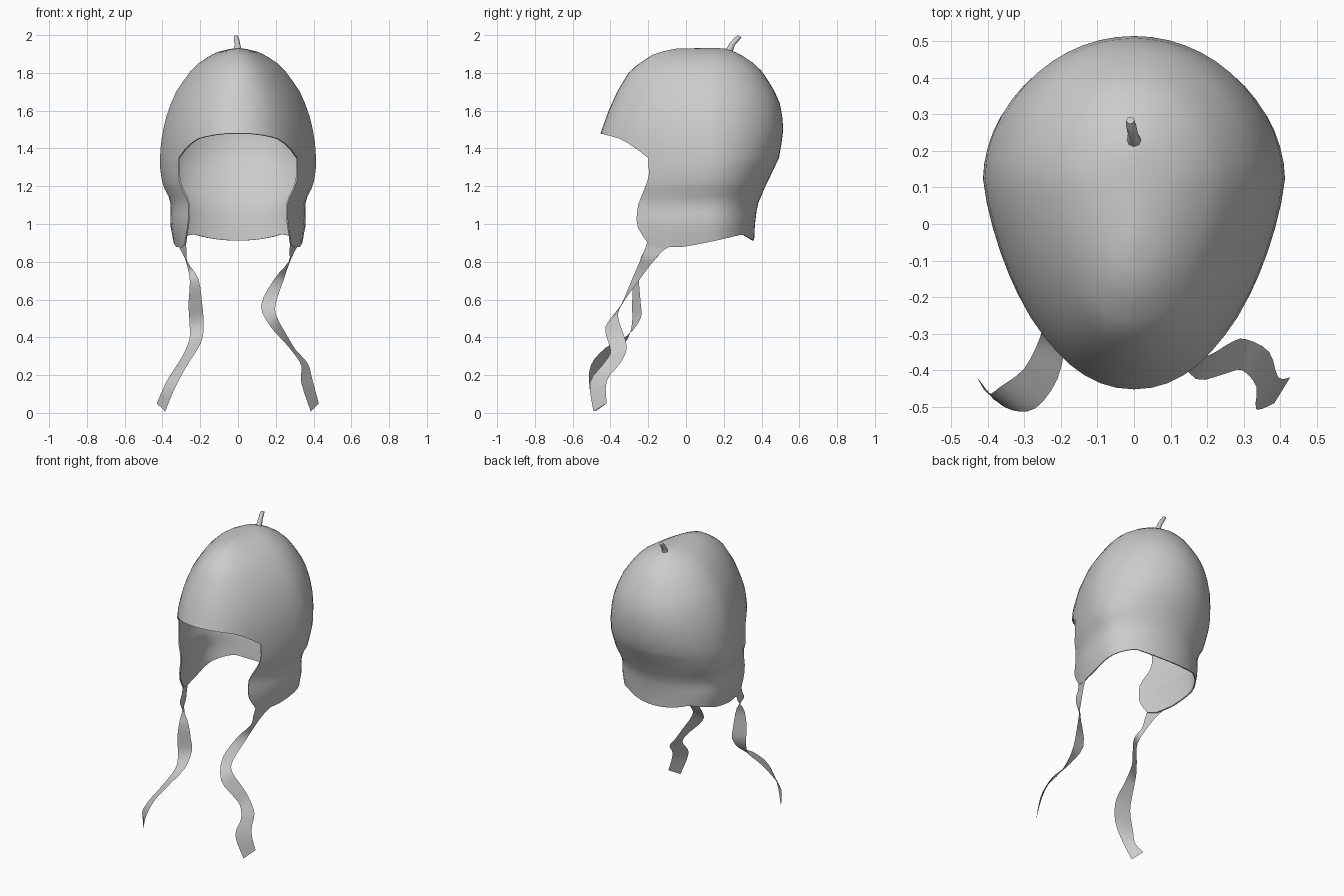
import bpy, bmesh
from math import sin, cos, acos, pi
from mathutils import Vector

if "Cube" in bpy.data.objects:
    bpy.data.objects.remove(bpy.data.objects["Cube"])


def interp(table, t):
    if t <= table[0][0]:
        return table[0][1]
    for (a, va), (b, vb) in zip(table, table[1:]):
        if t <= b:
            return va + (vb - va) * (t - a) / (b - a)
    return table[-1][1]


def finish(bm, name, angle=60, thickness=0):
    me = bpy.data.meshes.new(name)
    bm.to_mesh(me)
    bm.free()
    ob = bpy.data.objects.new(name, me)
    bpy.context.collection.objects.link(ob)
    bpy.ops.object.select_all(action='DESELECT')
    ob.select_set(True)
    bpy.context.view_layer.objects.active = ob
    if thickness:
        solid = ob.modifiers.new("thickness", 'SOLIDIFY')
        solid.thickness = thickness
        solid.offset = -1
        bpy.ops.object.modifier_apply(modifier=solid.name)
    bpy.ops.object.shade_smooth_by_angle(angle=angle * pi / 180)
    return ob


# Silhouettes of the cap by height: half width, back and front
WIDTH = [(.87, .335), (.95, .35), (1.0, .36), (1.1, .355), (1.15, .37), (1.2, .398),
         (1.3, .414), (1.4, .412), (1.5, .396), (1.6, .372), (1.7, .328), (1.8, .26),
         (1.85, .21), (1.9, .135), (1.92, .085), (1.93, .02)]
BACK = [(.9, .36), (1.0, .365), (1.1, .378), (1.2, .42), (1.25, .445), (1.36, .497),
        (1.5, .515), (1.62, .505), (1.7, .47), (1.8, .41), (1.85, .36), (1.9, .285),
        (1.92, .24), (1.93, .2)]
FRONT = [(1.48, -.453), (1.6, -.41), (1.7, -.365), (1.8, -.305), (1.85, -.25),
         (1.9, -.17), (1.92, -.1), (1.93, -.04)]
# Edges: brow (height by depth), face opening (depth by height), hem (height by depth)
BROW = [(-.45, 1.48), (-.35, 1.452), (-.285, 1.415), (-.2, 1.35)]
FACE = [(.9, -.2), (.93, -.225), (1.0, -.265), (1.1, -.255), (1.2, -.215),
        (1.25, -.195), (1.35, -.2)]
HEM = [(-.21, .9), (-.16, .875), (0, .88), (.15, .91), (.3, .945), (.361, .912)]
NARROW = [(.95, 0), (1.1, .06), (1.3, .18)]  # straighter sides toward the face
YC, ZS, ZT = .12, 1.35, 1.93


def shell(th, z):
    c, s = cos(th), sin(th)
    r = interp(BACK, z) - YC if c > 0 else YC - interp(FRONT, z)
    narrow = 1 - interp(NARROW, z) * abs(c * s) if c < 0 else 1
    return Vector((interp(WIDTH, z) * s * narrow, YC + r * c, z))


def edge_angle(z):
    return acos((interp(FACE, z) - YC) / (YC - interp(FRONT, z)))


# Cap: closed dome above, open skirt with ear flaps below
NS, NF, ROWS, RINGS = 36, 16, 11, 12
te = edge_angle(ZS)
angles = [-te + 2 * te * i / NS for i in range(NS + 1)]
angles += [te + (2 * pi - 2 * te) * i / NF for i in range(1, NF)]
bm = bmesh.new()
grid = []
for k in range(RINGS + 1):
    f = sin(pi / 2 * k / RINGS)
    ring = []
    for i, th in enumerate(angles):
        rim = ZS if i <= NS else interp(BROW, shell(th, 1.44).y)
        ring.append(bm.verts.new(shell(th, rim + (ZT - rim) * f)))
    grid.append(ring)
n = len(angles)
for a, b in zip(grid, grid[1:]):
    for i in range(n):
        j = (i + 1) % n
        bm.faces.new((a[i], a[j], b[j], b[i]))
top = bm.verts.new((0, .15, ZT + .001))
for i in range(n):
    bm.faces.new((grid[-1][i], grid[-1][(i + 1) % n], top))
upper = grid[0][:NS + 1]
for k in range(1, ROWS + 1):
    v = k / ROWS
    e = edge_angle(ZS + (.9 - ZS) * v)
    row = []
    for i in range(NS + 1):
        th = -e + 2 * e * i / NS
        hem = interp(HEM, shell(th, .93).y)
        row.append(bm.verts.new(shell(th, ZS + (hem - ZS) * v)))
    for i in range(NS):
        bm.faces.new((row[i], row[i + 1], upper[i + 1], upper[i]))
    upper = row
bm.normal_update()
mid = Vector((0, .1, 1.4))
if sum(f.normal.dot(f.calc_center_median() - mid) for f in bm.faces) < 0:
    bmesh.ops.reverse_faces(bm, faces=bm.faces[:])
finish(bm, "cap", 50, .008)


# Ribbons: each pair of points is the back and front edge of the strip
def catmull(p, t):
    a, b, c, d = p
    return .5 * (2 * b + (c - a) * t + (2 * a - 5 * b + 4 * c - d) * t * t
                 + (3 * b - a - 3 * c + d) * t ** 3)


def ribbon(name, side, pairs, steps=3):
    start = [(.318, -.08, .885, .278, -.205, .905), (.30, -.125, .855, .272, -.22, .86),
             (.275, -.175, .80, .268, -.245, .80)]
    pts = [(Vector((side * p[0], p[1], p[2])), Vector((side * p[3], p[4], p[5])))
           for p in start + pairs]
    bm = bmesh.new()
    rows = []
    last = len(pts) - 1
    for i in range(last):
        ids = [max(i - 1, 0), i, i + 1, min(i + 2, last)]
        for s in range(steps + (i == last - 1)):
            rows.append([bm.verts.new(catmull([pts[q][e] for q in ids], s / steps))
                         for e in (0, 1)])
    for a, b in zip(rows, rows[1:]):
        bm.faces.new((a[0], a[1], b[1], b[0]))
    return finish(bm, name)


ribbon("right_ribbon", 1, [
    (.24, -.25, .70, .193, -.285, .71), (.20, -.335, .58, .122, -.345, .57),
    (.205, -.36, .51, .17, -.425, .46), (.265, -.325, .40, .25, -.41, .37),
    (.305, -.315, .335, .295, -.40, .315), (.37, -.35, .26, .335, -.445, .25),
    (.395, -.42, .17, .335, -.508, .16), (.428, -.42, .05, .385, -.49, .008)])
ribbon("left_ribbon", -1, [
    (.255, -.27, .70, .21, -.25, .71), (.262, -.285, .58, .19, -.24, .58),
    (.257, -.285, .48, .183, -.24, .50), (.257, -.31, .39, .185, -.31, .41),
    (.30, -.395, .29, .21, -.425, .345), (.365, -.445, .19, .27, -.505, .25),
    (.40, -.465, .12, .335, -.51, .13), (.43, -.42, .05, .385, -.48, .008)])

# Stem on the crown
stem = [(0, .222, 1.895, .026), (0, .232, 1.925, .018), (-.003, .247, 1.955, .014),
        (-.008, .27, 1.98, .014), (-.01, .284, 1.994, .011)]
bm = bmesh.new()
rings = []
for x, y, z, r in stem:
    rings.append([bm.verts.new((x + r * cos(a), y + r * sin(a) * .9, z - r * sin(a) * .45))
                  for a in (2 * pi * i / 8 for i in range(8))])
for a, b in zip(rings, rings[1:]):
    for i in range(8):
        j = (i + 1) % 8
        bm.faces.new((a[i], a[j], b[j], b[i]))
bm.faces.new(rings[-1])
finish(bm, "stem", 50)
